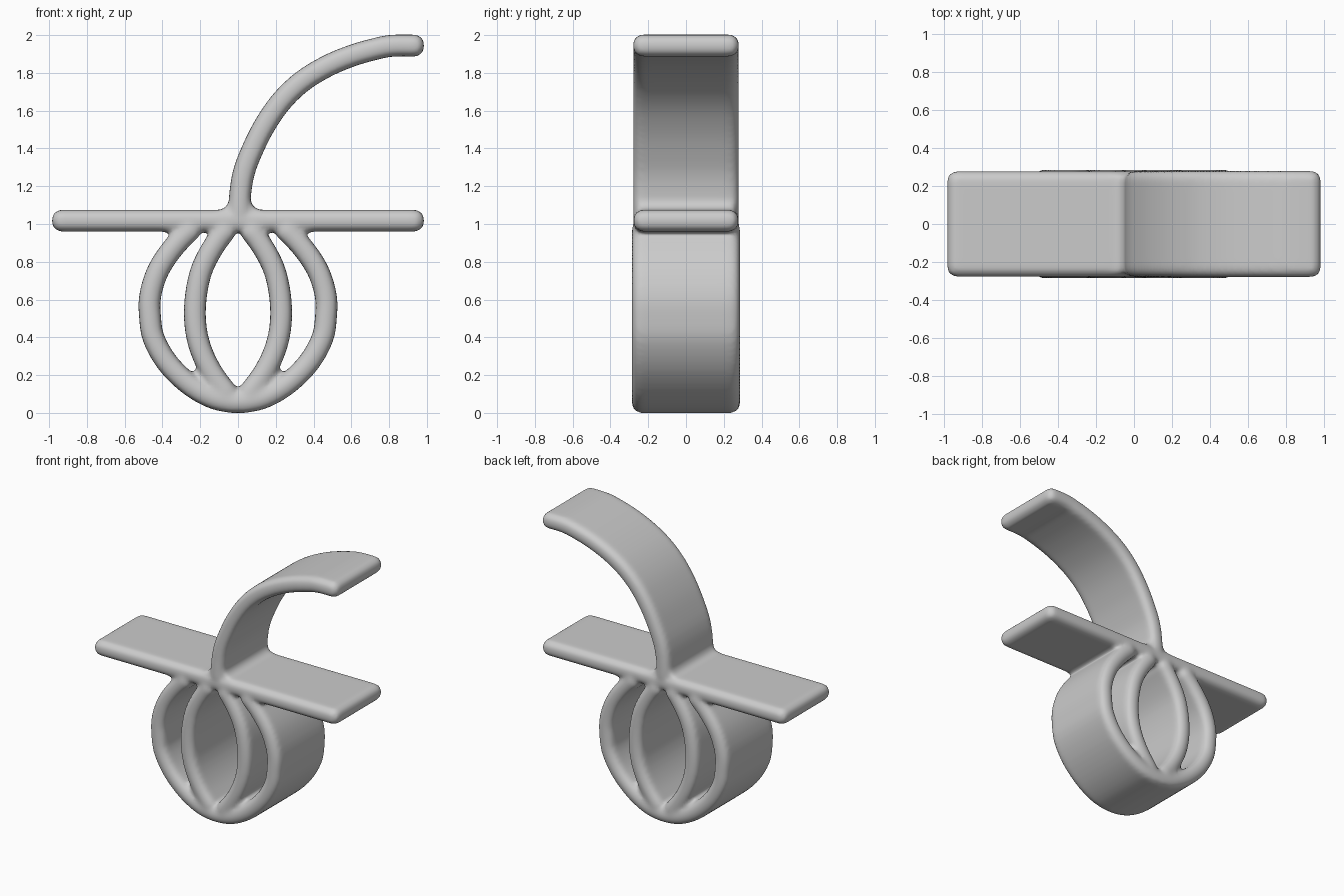
import bpy, bmesh, math
from mathutils import Vector

cube = bpy.data.objects.get("Cube")
if cube:
    bpy.data.objects.remove(cube, do_unlink=True)

grey = bpy.data.materials.new("light_grey")
grey.use_nodes = True
colour = (0.6, 0.6, 0.6, 1)
grey.diffuse_color = colour
grey.node_tree.nodes["Principled BSDF"].inputs["Base Color"].default_value = colour


def smooth_path(points, steps=4):
    """Catmull-Rom curve through points in the xz plane."""
    p = [Vector(q) for q in points]
    p = [2 * p[0] - p[1]] + p + [2 * p[-1] - p[-2]]
    path = []
    for a, b, c, d in zip(p, p[1:], p[2:], p[3:]):
        for i in range(steps):
            t = i / steps
            path.append(b + (c - a) * t / 2 + (2 * a - 5 * b + 4 * c - d) * t**2 / 2
                        + (3 * b - a - 3 * c + d) * t**3 / 2)
    return path + [p[-2]]


def ribbon(bm, points, depth, thick=0.115, side=1):
    """Wide strip swept along a path, with all its edges rounded."""
    part = bmesh.new()
    path = smooth_path([(x * side, z) for x, z in points])
    rings = []
    for i, p in enumerate(path):
        t = (path[min(i + 1, len(path) - 1)] - path[max(i - 1, 0)]).normalized()
        n = Vector((-t.y, t.x)) * thick / 2
        rings.append([part.verts.new((p.x + n.x * s, y * depth, p.y + n.y * s))
                      for s, y in ((1, 1), (1, -1), (-1, -1), (-1, 1))])
    for a, b in zip(rings, rings[1:]):
        for k in range(4):
            part.faces.new((a[k], a[k - 1], b[k - 1], b[k]))
    part.faces.new(rings[0])
    part.faces.new(rings[-1][::-1])
    bmesh.ops.recalc_face_normals(part, faces=part.faces)
    sharp = [e for e in part.edges if e.calc_face_angle(0) > math.radians(60)]
    bmesh.ops.bevel(part, geom=sharp, offset=0.05, segments=5, profile=0.5,
                    affect='EDGES', clamp_overlap=False)
    tmp = bpy.data.meshes.new("strip")
    part.to_mesh(tmp)
    part.free()
    bm.from_mesh(tmp)
    bpy.data.meshes.remove(tmp)


def gusset(bm, corner, dx, dz, r, depth):
    """Concave fillet filling the corner between two strips."""
    x, z = corner
    arc = [(x + dx * r * (1 - math.sin(a)), z + dz * r * (1 - math.cos(a)))
           for a in (math.radians(d) for d in range(0, 91, 15))]
    outline = arc + [(x - dx * 0.04, z), (x - dx * 0.04, z - dz * 0.04), (x + dx * r, z - dz * 0.04)]
    front, back = ([bm.verts.new((u, y, w)) for u, w in outline] for y in (-depth, depth))
    faces = [bm.faces.new(front), bm.faces.new(back[::-1])]
    for i in range(len(outline)):
        faces.append(bm.faces.new((front[i - 1], front[i], back[i], back[i - 1])))
    bmesh.ops.recalc_face_normals(bm, faces=faces)


bm = bmesh.new()

# Flat cross plate
ribbon(bm, [(-0.985, 1.0175), (0, 1.0175), (0.985, 1.0175)], 0.278)

# Curved hook rising from the plate
ribbon(bm, [(0.01, 1.02), (0.01, 1.14), (0.03, 1.27), (0.075, 1.39), (0.14, 1.52),
            (0.23, 1.65), (0.34, 1.755), (0.47, 1.835), (0.6, 1.89), (0.72, 1.925),
            (0.82, 1.944), (0.985, 1.944)], 0.28)

# Outer loop and inner ribs, mirrored left and right
for side in (1, -1):
    ribbon(bm, [(-0.06, 0.06), (0, 0.058), (0.12, 0.075), (0.25, 0.145), (0.37, 0.26),
                (0.445, 0.39), (0.465, 0.5), (0.465, 0.62), (0.42, 0.76), (0.33, 0.89),
                (0.22, 1.0)], 0.287, side=side)
    ribbon(bm, [(0.03, 0.07), (0.13, 0.2), (0.195, 0.33), (0.225, 0.46), (0.225, 0.6),
                (0.195, 0.75), (0.13, 0.88), (0.04, 1.0)], 0.287, side=side)
    gusset(bm, (0.01 + 0.05 * side, 1.07), side, 1, 0.075, 0.255)
    gusset(bm, (0.32 * side, 0.965), side, -1, 0.07, 0.255)

mesh = bpy.data.meshes.new("looped_hook_stand")
bm.to_mesh(mesh)
bm.free()
mesh.materials.append(grey)
stand = bpy.data.objects.new("looped_hook_stand", mesh)
bpy.context.collection.objects.link(stand)

# Fuse the strips into one soft body
fuse = stand.modifiers.new("fuse", 'REMESH')
fuse.mode = 'VOXEL'
fuse.voxel_size = 0.016
fuse.use_smooth_shade = True
soften = stand.modifiers.new("soften", 'SMOOTH')
soften.factor = 0.5
soften.iterations = 6
